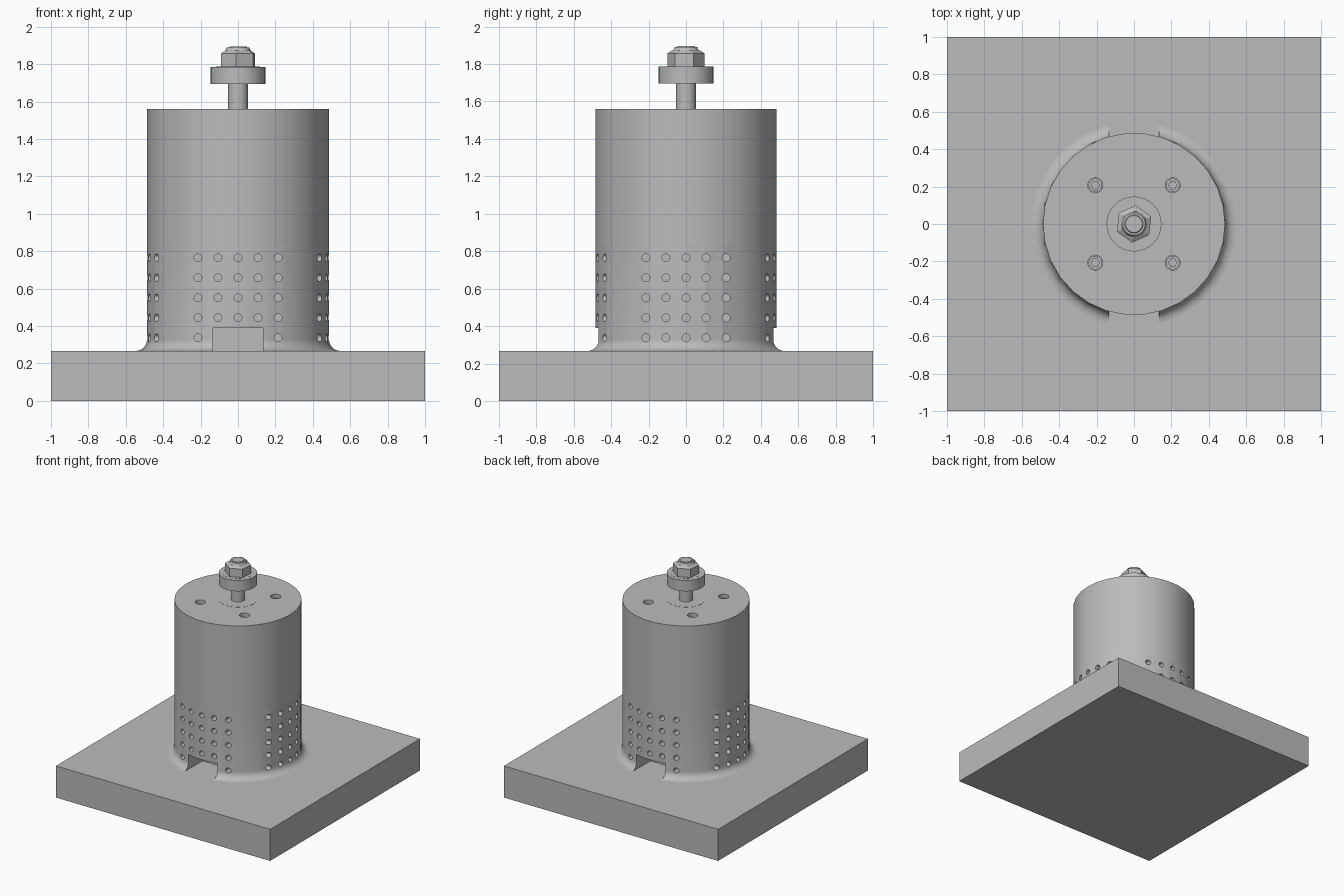
import bpy, bmesh, math
from mathutils import Matrix

cube = bpy.data.objects.get("Cube")
if cube:
    bpy.data.objects.remove(cube, do_unlink=True)

grey = bpy.data.materials.new("plain_grey")
grey.use_nodes = True
GREY = (0.5, 0.5, 0.5, 1)
grey.diffuse_color = GREY
grey.node_tree.nodes["Principled BSDF"].inputs["Base Color"].default_value = GREY

PLATE = 0.267     # plate top
TOP = 1.56        # housing top
RADIUS = 0.487    # housing radius
MOTOR = 0.282     # motor half width


def finish(name, bm, smooth=True):
    bmesh.ops.recalc_face_normals(bm, faces=bm.faces)
    mesh = bpy.data.meshes.new(name)
    bm.to_mesh(mesh)
    bm.free()
    mesh.materials.append(grey)
    obj = bpy.data.objects.new(name, mesh)
    bpy.context.collection.objects.link(obj)
    if smooth:
        smooth_edges(obj)
    return obj


def activate(obj):
    bpy.ops.object.select_all(action='DESELECT')
    obj.select_set(True)
    bpy.context.view_layer.objects.active = obj


def smooth_edges(obj):
    activate(obj)
    bpy.ops.object.shade_smooth_by_angle(angle=math.radians(30))


def add_lathe(bm, profile, sides, turn=0.0, x=0.0, y=0.0):
    """Closed solid of revolution; profile runs bottom to top as (radius, z)."""
    rings = []
    for r, z in profile:
        rings.append([bm.verts.new((x + r * math.cos(turn + math.tau * i / sides),
                                    y + r * math.sin(turn + math.tau * i / sides), z))
                      for i in range(sides)])
    for a, b in zip(rings, rings[1:]):
        for i in range(sides):
            j = (i + 1) % sides
            bm.faces.new((a[i], a[j], b[j], b[i]))
    bm.faces.new(rings[0][::-1])
    bm.faces.new(rings[-1])


def lathe(name, profile, sides=32, turn=0.0, x=0.0, y=0.0):
    bm = bmesh.new()
    add_lathe(bm, profile, sides, turn, x, y)
    return finish(name, bm)


def add_box(bm, x0, x1, y0, y1, z0, z1):
    place = Matrix.Translation(((x0 + x1) / 2, (y0 + y1) / 2, (z0 + z1) / 2))
    size = Matrix.Diagonal((x1 - x0, y1 - y0, z1 - z0, 1))
    bmesh.ops.create_cube(bm, size=1, matrix=place @ size)


def box(name, *bounds):
    bm = bmesh.new()
    add_box(bm, *bounds)
    return finish(name, bm, smooth=False)


def cut(obj, bm):
    cutter = finish("cutter", bm, smooth=False)
    cutter.hide_render = True
    mod = obj.modifiers.new("cut", 'BOOLEAN')
    mod.operation = 'DIFFERENCE'
    mod.solver = 'EXACT'
    mod.object = cutter
    activate(obj)
    bpy.ops.object.modifier_apply(modifier=mod.name)
    bpy.data.objects.remove(cutter, do_unlink=True)


# Base plate
box("base_plate", -1, 1, -1, 1, 0, PLATE)

# Housing with a flared fillet at its foot
FILLET = 0.06
profile = [(RADIUS + FILLET * (1 - math.sin(a)), PLATE + FILLET * (1 - math.cos(a)))
           for a in (math.radians(15 * i) for i in range(7))]
bm = bmesh.new()
add_lathe(bm, profile + [(RADIUS, 0.85), (RADIUS, TOP)], 30)
housing = finish("housing", bm, smooth=False)

# Vent holes on four sides, cable slots front and back, screw wells on top
bm = bmesh.new()
PITCH = 0.107
for side in range(4):
    turn = Matrix.Rotation(side * math.pi / 2, 4, 'Z')
    slotted = side % 2 == 0
    for row in range(5):
        for col in range(-2, 3):
            if slotted and row == 0 and abs(col) < 2:
                continue
            place = Matrix.Translation((col * PITCH, -(MOTOR + 0.6) / 2, 0.337 + row * PITCH))
            bmesh.ops.create_cone(bm, cap_ends=True, segments=16, radius1=0.021, radius2=0.021,
                                  depth=0.6 - MOTOR,
                                  matrix=turn @ place @ Matrix.Rotation(math.pi / 2, 4, 'X'))
for s in (-1, 1):
    add_box(bm, -0.135, 0.135, *sorted((s * MOTOR, s * 0.7)), 0.2, 0.39)
SCREW = 0.207
corners = [(sx * SCREW, sy * SCREW) for sx in (-1, 1) for sy in (-1, 1)]
for x, y in corners:
    add_lathe(bm, [(0.04, TOP - 0.06), (0.04, TOP + 0.05)], 24, 0, x, y)
cut(housing, bm)
smooth_edges(housing)

# Motor block behind the vents and slots
box("motor_block", -MOTOR, MOTOR, -MOTOR, MOTOR, PLATE, 0.9)

# Socket screws sunk in the wells
for x, y in corners:
    screw = lathe("socket_screw", [(0.036, TOP - 0.07), (0.036, TOP - 0.03)], 24, 0, x, y)
    bm = bmesh.new()
    add_lathe(bm, [(0.022, TOP - 0.05), (0.022, TOP)], 6, 0, x, y)
    cut(screw, bm)

# Spindle, bearings and nut
lathe("lower_bearing", [(0.147, TOP - 0.09), (0.147, TOP + 0.001)])
lathe("spindle", [(0.053, TOP - 0.2), (0.053, 1.885), (0.045, 1.895)])
lathe("upper_bearing", [(0.147, 1.695), (0.147, 1.786)])
lathe("washer_face", [(0.117, 1.785), (0.117, 1.787)])
nut = lathe("hex_nut", [(0.1, 1.785), (0.1, 1.857), (0.075, 1.872)], 6, math.radians(24))
lathe("nut_collar", [(0.07, 1.868), (0.06, 1.89)])
